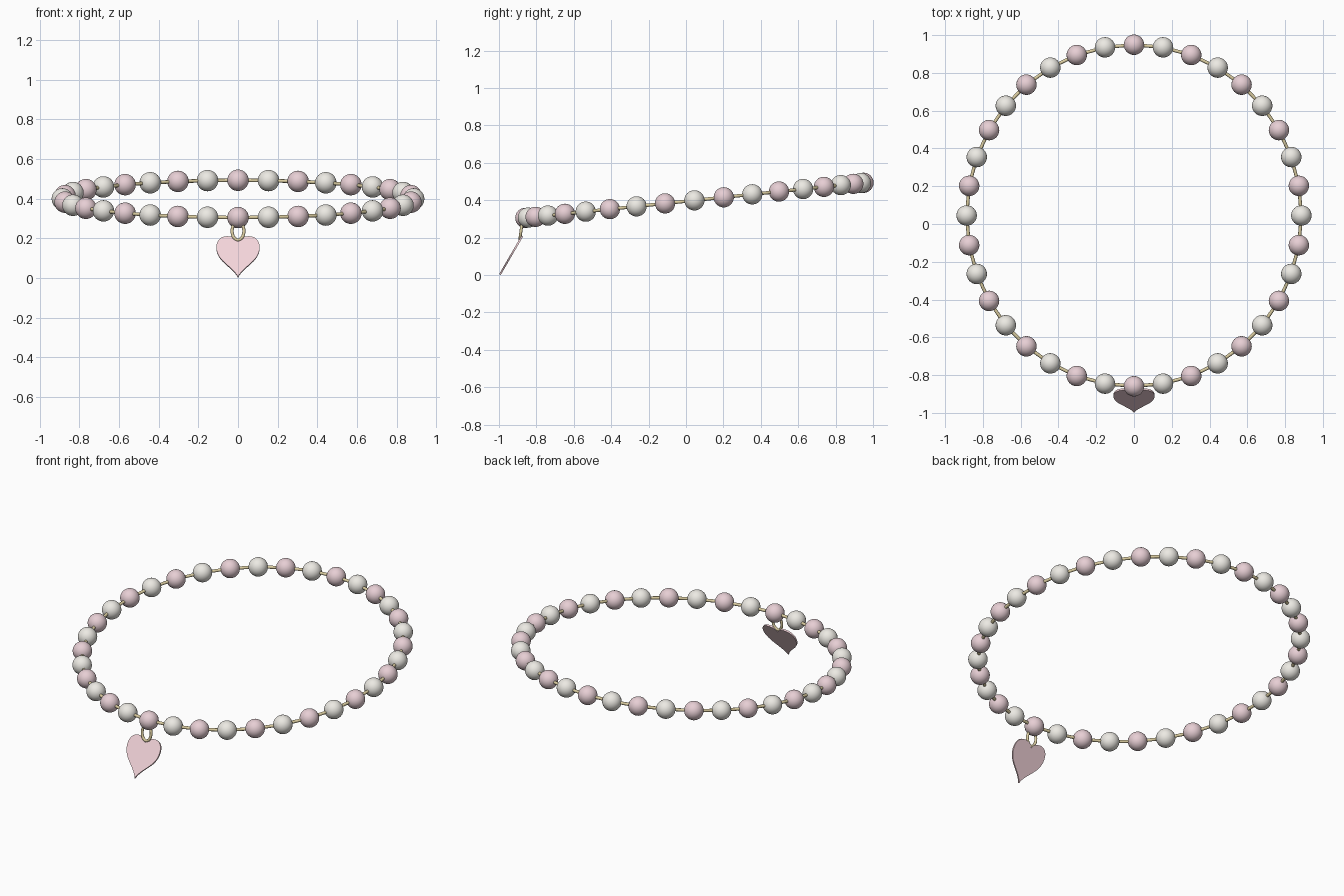
import bpy, bmesh, math
from mathutils import Vector, Matrix

if "Cube" in bpy.data.objects:
    bpy.data.objects.remove(bpy.data.objects["Cube"])


def material(name, rgb):
    m = bpy.data.materials.new(name)
    m.diffuse_color = (*rgb, 1)
    m.use_nodes = True
    m.node_tree.nodes["Principled BSDF"].inputs["Base Color"].default_value = m.diffuse_color
    return m


PINK = material("pink_pearl", (0.80, 0.62, 0.66))
WHITE = material("white_pearl", (0.84, 0.82, 0.77))
GOLD = material("gold", (0.72, 0.62, 0.36))
ROSE = material("rose_enamel", (0.90, 0.66, 0.70))

COUNT, BEAD_R = 36, 0.054


def loop_point(i):
    a = 2 * math.pi * i / COUNT
    return Vector((0.886 * math.sin(a), 0.045 - 0.904 * math.cos(a), 0.399 - 0.094 * math.cos(a)))


def wire(name, points, radius):
    cu = bpy.data.curves.new(name, 'CURVE')
    cu.dimensions = '3D'
    cu.bevel_depth = radius
    cu.bevel_resolution = 3
    sp = cu.splines.new('POLY')
    sp.points.add(len(points) - 1)
    for p, co in zip(sp.points, points):
        p.co = (*co, 1)
    sp.use_cyclic_u = True
    cu.materials.append(GOLD)
    ob = bpy.data.objects.new(name, cu)
    bpy.context.collection.objects.link(ob)
    return ob


# alternating beads, sharing two meshes
def bead_mesh(name, mat):
    me = bpy.data.meshes.new(name)
    bm = bmesh.new()
    bmesh.ops.create_uvsphere(bm, u_segments=32, v_segments=20, radius=BEAD_R)
    for f in bm.faces:
        f.smooth = True
    bm.to_mesh(me)
    bm.free()
    me.materials.append(mat)
    return me


meshes = [bead_mesh("pink_bead", PINK), bead_mesh("white_bead", WHITE)]
for i in range(COUNT):
    ob = bpy.data.objects.new(f"bead_{i:02d}", meshes[i % 2])
    ob.location = loop_point(i)
    bpy.context.collection.objects.link(ob)

# cord running through the beads
wire("cord", [loop_point(i) for i in range(COUNT)], 0.009)

# oval ring holding the pendant
N = 32
wire("pendant_ring", [(0.030 * math.cos(2 * math.pi * k / N),
                       -0.882 + 0.006 * math.sin(2 * math.pi * k / N),
                       0.237 + 0.045 * math.sin(2 * math.pi * k / N)) for k in range(N)], 0.008)

# heart pendant: half outline (x, height) as a smooth curve, mirrored
HALF = [((0, 0), (0.012, 0.034), (0.048, 0.062), (0.078, 0.096)),
        ((0.078, 0.096), (0.100, 0.122), (0.109, 0.148), (0.109, 0.175)),
        ((0.109, 0.175), (0.109, 0.212), (0.088, 0.238), (0.055, 0.238)),
        ((0.055, 0.238), (0.028, 0.238), (0.006, 0.226), (0, 0.205))]
right = []
for a, b, c, d in HALF:
    for k in range(10):
        t = k / 10
        s = 1 - t
        right.append(tuple(s**3 * a[j] + 3 * s * s * t * b[j] + 3 * s * t * t * c[j] + t**3 * d[j]
                           for j in (0, 1)))
outline = right + [(0, 0.205)] + [(-x, h) for x, h in reversed(right[1:])]

bm = bmesh.new()
T = 0.010
face = bm.faces.new([bm.verts.new((x, 0, h)) for x, h in outline])
ext = bmesh.ops.extrude_face_region(bm, geom=[face])
bmesh.ops.translate(bm, vec=(0, T, 0), verts=[v for v in ext["geom"] if isinstance(v, bmesh.types.BMVert)])
bmesh.ops.recalc_face_normals(bm, faces=bm.faces)
bmesh.ops.triangulate(bm, faces=[f for f in bm.faces if len(f.verts) > 4])
tilt = -math.atan2(0.12, 0.207)
bm.transform(Matrix.Translation((0, -0.999, 0.0)) @ Matrix.Rotation(tilt, 4, 'X'))
low = min(v.co.z for v in bm.verts)
bmesh.ops.translate(bm, vec=(0, 0, -low), verts=bm.verts)
me = bpy.data.meshes.new("heart_pendant")
bm.to_mesh(me)
bm.free()
me.materials.append(ROSE)
heart = bpy.data.objects.new("heart_pendant", me)
bpy.context.collection.objects.link(heart)
